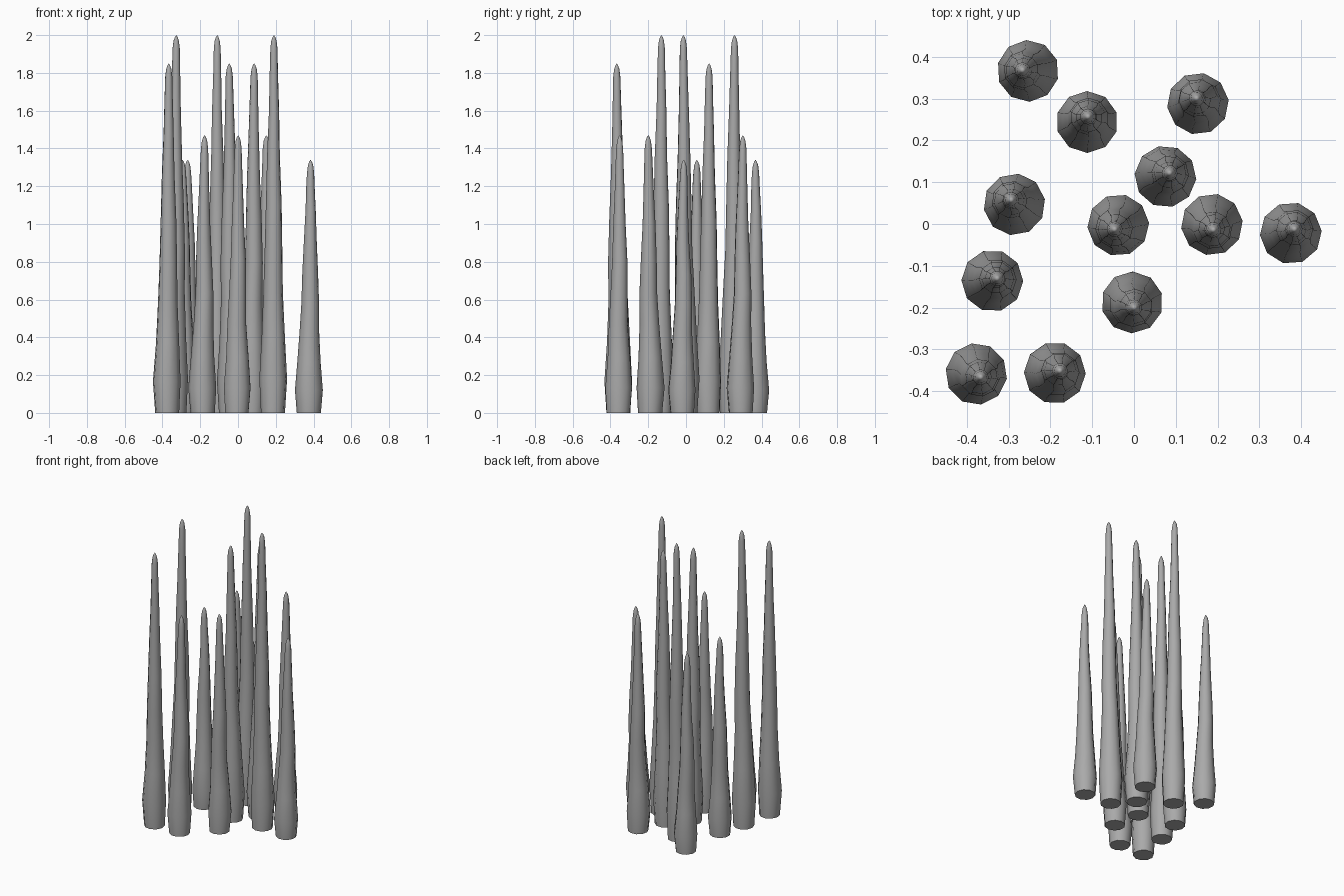
import bpy, bmesh, math, random

cube = bpy.data.objects.get("Cube")
if cube:
    bpy.data.objects.remove(cube)

stone = bpy.data.materials.new("grey stone")
stone.use_nodes = True
grey = (0.4, 0.4, 0.4, 1)
stone.diffuse_color = grey
stone.node_tree.nodes["Principled BSDF"].inputs["Base Color"].default_value = grey

SIDES = 10
# Spire profile: height fraction, radius, lean along local x
PROFILE = [(0, .064, 0), (.09, .074, -.001), (.2, .062, .001), (.32, .052, .003),
           (.43, .047, .010), (.55, .042, .010), (.68, .034, .008),
           (.8, .027, .010), (.9, .022, .011)]


def spire_mesh(height, seed):
    """Tapering, slightly crooked column with a rounded tip."""
    rng = random.Random(seed)
    rings = [(f * height, r, lean) for f, r, lean in PROFILE]
    rings += [(height - drop, r, .012) for drop, r in ((.07, .019), (.03, .014), (.01, .007))]
    bm = bmesh.new()
    loops = []
    for z, r, lean in rings:
        sway = rng.uniform(-.003, .003) if 0 < z < height * .85 else 0
        loop = []
        for i in range(SIDES):
            a = math.tau * i / SIDES
            loop.append(bm.verts.new((lean + r * math.cos(a), sway + r * math.sin(a), z)))
        loops.append(loop)
    for low, high in zip(loops, loops[1:]):
        for i in range(SIDES):
            j = (i + 1) % SIDES
            bm.faces.new((low[i], low[j], high[j], high[i]))
    # Flat base and pointed cap
    bm.faces.new(loops[0][::-1])
    tip = bm.verts.new((.012, 0, height))
    for i in range(SIDES):
        bm.faces.new((loops[-1][i], loops[-1][(i + 1) % SIDES], tip))
    mesh = bpy.data.meshes.new("spire")
    bm.to_mesh(mesh)
    bm.free()
    mesh.materials.append(stone)
    return mesh


# Four sizes, each placed three times: x, y, lean direction in degrees
GROUPS = {
    "tallest_spire": (2.0, [(-.11, .245, 90), (.185, -.003, -65), (-.337, -.137, 35)]),
    "tall_spire": (1.85, [(.075, .116, 31), (-.037, -.005, 220), (-.375, -.358, -45)]),
    "short_spire": (1.47, [(.155, .29, 115), (-.006, -.19, -55), (-.187, -.358, 35)]),
    "shortest_spire": (1.34, [(-.255, .365, 165), (.375, -.02, 40), (-.288, .047, 118)]),
}

for seed, (name, (height, places)) in enumerate(GROUPS.items()):
    mesh = spire_mesh(height, seed)
    for n, (x, y, turn) in enumerate(places, 1):
        spire = bpy.data.objects.new(f"{name}_{n}", mesh)
        bpy.context.collection.objects.link(spire)
        spire.location = (x, y, 0)
        spire.rotation_euler.z = math.radians(turn)
        bpy.ops.object.select_all(action="DESELECT")
        spire.select_set(True)
        bpy.context.view_layer.objects.active = spire
        if n == 1:
            bpy.ops.object.shade_smooth_by_angle(angle=math.radians(50))
